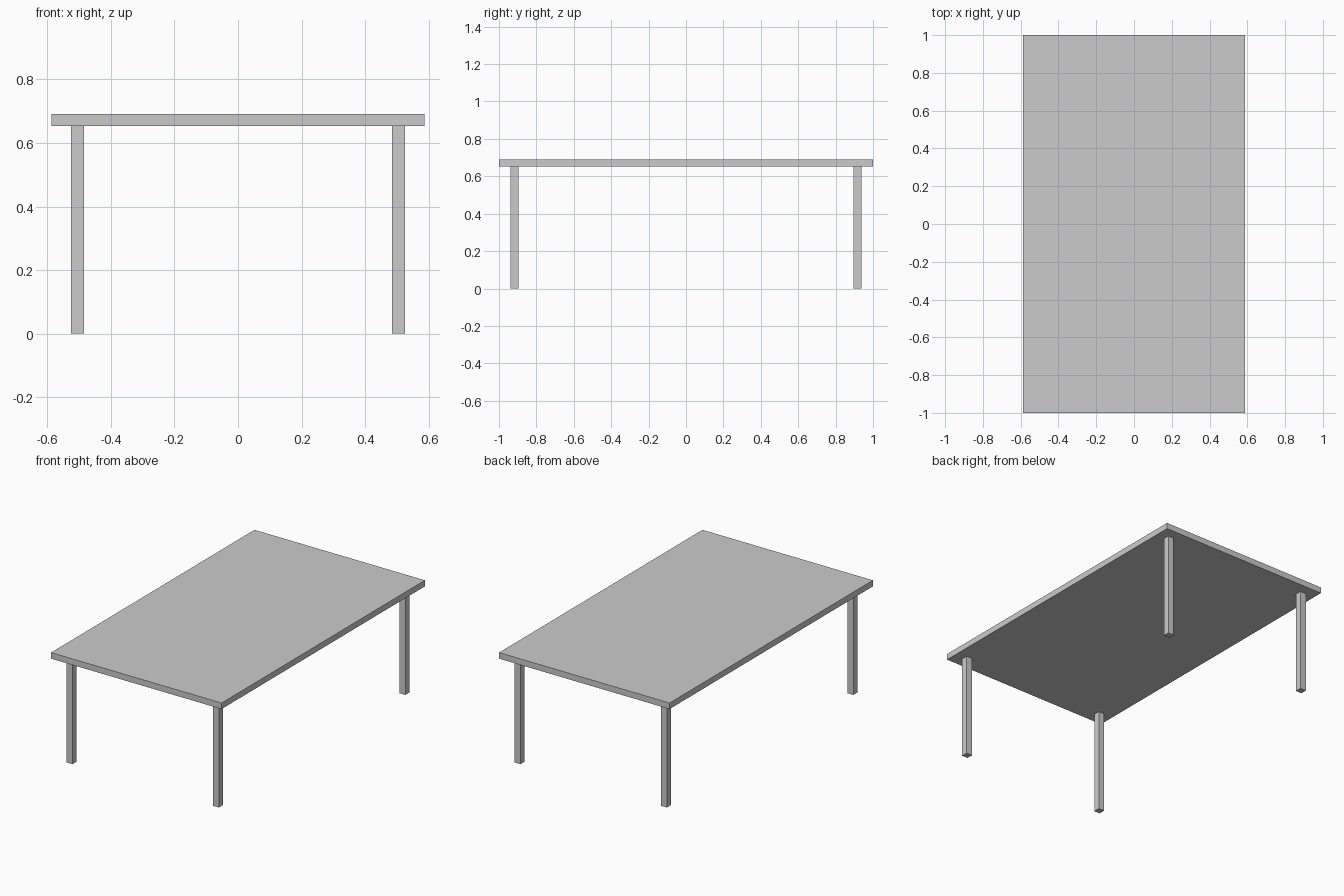
import bpy

if "Cube" in bpy.data.objects:
    bpy.data.objects.remove(bpy.data.objects["Cube"])

TOP_Z, UNDER_Z = 0.691, 0.653      # table top upper and lower faces
HALF_X, HALF_Y = 0.587, 1.0        # table top half sizes
LEG, INSET = 0.041, 0.0625         # leg thickness and distance from the edge


def box(name, size, centre):
    bpy.ops.mesh.primitive_cube_add(size=1, location=centre)
    ob = bpy.context.object
    ob.name = name
    ob.scale = size
    bpy.ops.object.transform_apply(location=False, rotation=False, scale=True)
    return ob


# Table top
box("table_top", (2 * HALF_X, 2 * HALF_Y, TOP_Z - UNDER_Z),
    (0, 0, (TOP_Z + UNDER_Z) / 2))

# Four square legs
leg_x = HALF_X - INSET - LEG / 2
leg_y = HALF_Y - INSET - LEG / 2
for sy, end in ((-1, "front"), (1, "back")):
    for sx, side in ((-1, "left"), (1, "right")):
        box(f"{end}_{side}_leg", (LEG, LEG, UNDER_Z),
            (sx * leg_x, sy * leg_y, UNDER_Z / 2))
